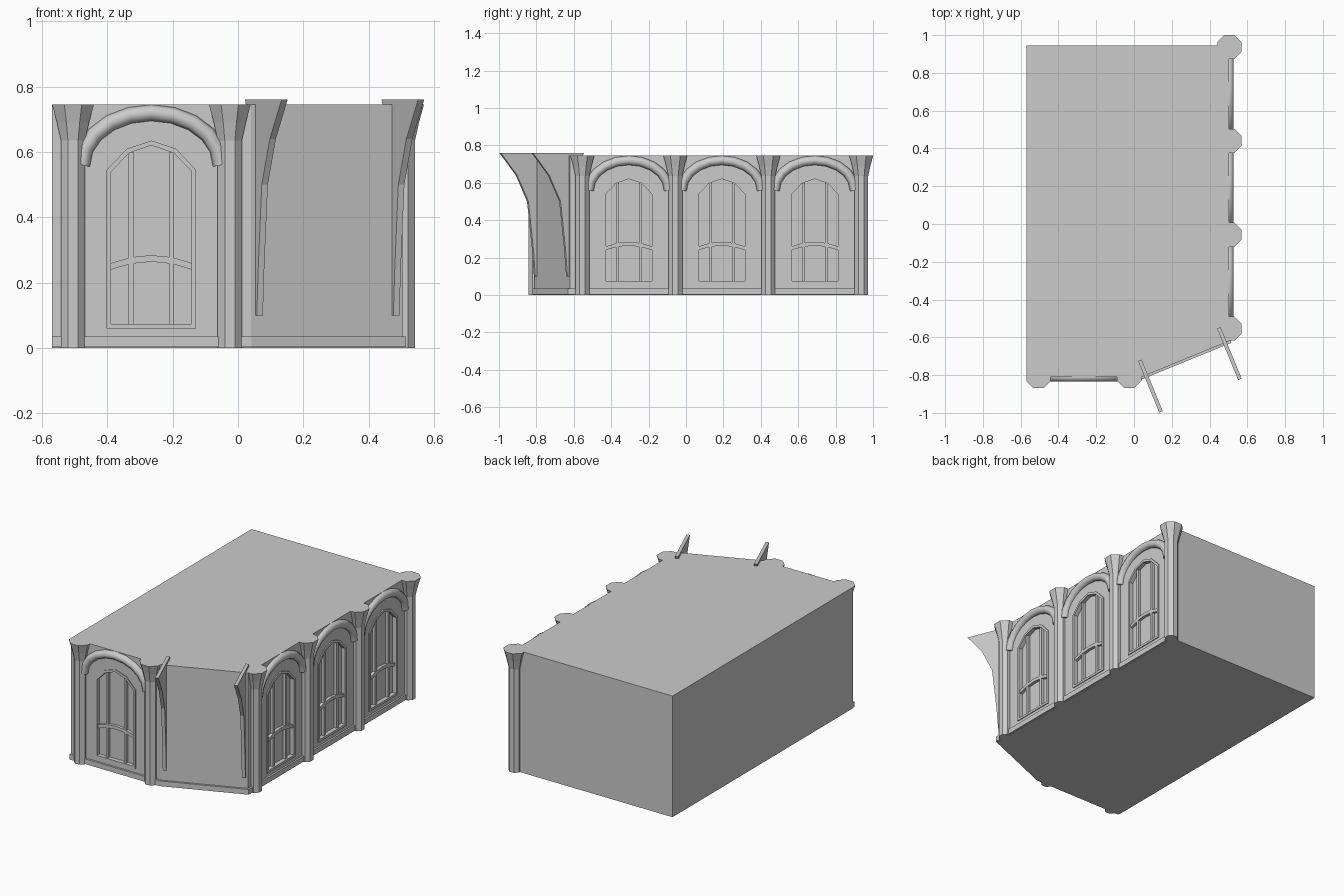
import bpy, bmesh, math
from mathutils import Matrix, Vector

if "Cube" in bpy.data.objects:
    bpy.data.objects.remove(bpy.data.objects["Cube"])


def link(name, bm, matrix=None):
    bmesh.ops.recalc_face_normals(bm, faces=bm.faces)
    me = bpy.data.meshes.new(name)
    bm.to_mesh(me)
    bm.free()
    ob = bpy.data.objects.new(name, me)
    bpy.context.collection.objects.link(ob)
    if matrix:
        ob.matrix_world = matrix
    return ob


def prism(bm, pts, direction):
    """Extrude a closed polygon of 3D points along a direction."""
    d = Vector(direction)
    a = [bm.verts.new(p) for p in pts]
    b = [bm.verts.new(Vector(p) + d) for p in pts]
    bm.faces.new(a)
    bm.faces.new(b)
    n = len(pts)
    for i in range(n):
        j = (i + 1) % n
        bm.faces.new((a[i], a[j], b[j], b[i]))


def strip(bm, outer, inner, y0, y1, closed=False):
    """Moulding between two polylines (u, z), as a chain of quads with depth."""
    rows = [[bm.verts.new((p[0], y, p[1])) for p in line]
            for line, y in ((outer, y0), (inner, y0), (inner, y1), (outer, y1))]
    n = len(outer)
    for i in range(n if closed else n - 1):
        j = (i + 1) % n
        for k in range(4):
            r, s = rows[k], rows[(k + 1) % 4]
            bm.faces.new((r[i], r[j], s[j], s[i]))
    if not closed:
        bm.faces.new([r[0] for r in rows])
        bm.faces.new([r[-1] for r in rows])


def mirrored(half):
    """Mirror a polyline that ends on the centre line."""
    return half + [(-u, z) for u, z in reversed(half) if u]


WALL_Y, WALL_X = -0.81, 0.503
COLS_Y = [0.937 - 0.497 * i for i in range(4)]

# Bay frames: local x runs along the wall, local -y points outwards
bays = [Matrix.Translation((-0.265, WALL_Y, 0))]
for a, b in zip(COLS_Y, COLS_Y[1:]):
    bays.append(Matrix.Translation((WALL_X, (a + b) / 2, 0)) @ Matrix.Rotation(math.pi / 2, 4, 'Z'))

# Main body with one chamfered corner
footprint = [(-0.57, WALL_Y), (0.04, WALL_Y), (WALL_X, -0.62), (WALL_X, 0.945), (-0.57, 0.945)]
bm = bmesh.new()
prism(bm, [(x, y, 0) for x, y in footprint], (0, 0, 0.745))
body = link("main_body", bm)

# Plinth around the decorated sides
plinth = [(-0.57, -0.822), (0.042, -0.822), (0.514, -0.63), (0.514, 0.945), (-0.57, 0.945)]
bm = bmesh.new()
prism(bm, [(x, y, 0.003) for x, y in plinth], (0, 0, 0.032))
link("plinth", bm)

# Window pockets cut into the walls
outline = mirrored([(-0.137, 0.06), (-0.137, 0.545), (-0.075, 0.61), (0, 0.635)])
inset = mirrored([(-0.123, 0.074), (-0.123, 0.54), (-0.068, 0.597), (0, 0.62)])
bm = bmesh.new()
for m in bays:
    prism(bm, [m @ Vector((u, -0.05, z)) for u, z in outline], m.to_3x3() @ Vector((0, 0.07, 0)))
cutter = link("window_cutter", bm)
cutter.hide_render = True
mod = body.modifiers.new("windows", 'BOOLEAN')
mod.operation, mod.solver, mod.object = 'DIFFERENCE', 'EXACT', cutter
bpy.context.view_layer.objects.active = body
bpy.ops.object.modifier_apply(modifier=mod.name)
bpy.data.objects.remove(cutter)

for m in bays:
    # Window frame, two mullions and a bowed crossbar
    bm = bmesh.new()
    strip(bm, outline, inset, -0.006, 0.02, closed=True)
    for u in (-0.0615, 0.0615):
        strip(bm, [(u - 0.008, 0.07), (u - 0.008, 0.598)], [(u + 0.008, 0.07), (u + 0.008, 0.598)], 0.003, 0.02)
    rail = mirrored([(-0.13, 0.258), (-0.062, 0.278), (0, 0.284)])
    strip(bm, rail, [(u, z - 0.02) for u, z in rail], 0.002, 0.02)
    link("window_frame", bm, m)

    # Round arch moulding
    cu = bpy.data.curves.new("arch", 'CURVE')
    cu.dimensions = '3D'
    cu.bevel_depth, cu.bevel_resolution, cu.use_fill_caps = 0.025, 2, True
    sp = cu.splines.new('POLY')
    n = 10
    sp.points.add(n)
    for i, p in enumerate(sp.points):
        t = math.pi * i / n
        p.co = (0.213 * math.cos(t), 0, 0.56 + 0.16 * math.sin(t), 1)
    arch = bpy.data.objects.new("arch", cu)
    bpy.context.collection.objects.link(arch)
    arch.matrix_world = m
    bpy.ops.object.select_all(action='DESELECT')
    arch.select_set(True)
    bpy.context.view_layer.objects.active = arch
    bpy.ops.object.convert(target='MESH')
    bpy.ops.object.shade_smooth_by_angle(angle=math.radians(50))

# Octagonal columns with flared capitals: (z, apothem)
profile = [(0, 0.037), (0.635, 0.037), (0.69, 0.049), (0.745, 0.064)]
for x, y in [(-0.505, -0.805), (-0.025, -0.805)] + [(0.505, y) for y in COLS_Y]:
    bm = bmesh.new()
    rings = []
    for z, ap in profile:
        r = ap / math.cos(math.pi / 8)
        angs = [math.pi * (2 * k + 1) / 8 for k in range(8)]
        rings.append([bm.verts.new((r * math.cos(a), r * math.sin(a), z)) for a in angs])
    for lo, hi in zip(rings, rings[1:]):
        for k in range(8):
            bm.faces.new((lo[k - 1], lo[k], hi[k], hi[k - 1]))
    bm.faces.new(rings[0])
    bm.faces.new(rings[-1])
    link("column", bm, Matrix.Translation((x, y, 0)))

# Thin curved brackets standing off the chamfered wall: (distance outwards, z)
side = [(-0.085, 0.76), (0.21, 0.76), (0.115, 0.64), (0.05, 0.5), (0.022, 0.25), (0.01, 0.10),
        (-0.012, 0.10), (-0.012, 0.5), (-0.04, 0.66)]
turn = math.atan2(0.19, 0.463)
for x, y in [(0.063, -0.80), (0.481, -0.628)]:
    bm = bmesh.new()
    prism(bm, [(-0.01, -d, z) for d, z in side], (0.02, 0, 0))
    link("bracket", bm, Matrix.Translation((x, y, 0)) @ Matrix.Rotation(turn, 4, 'Z'))
